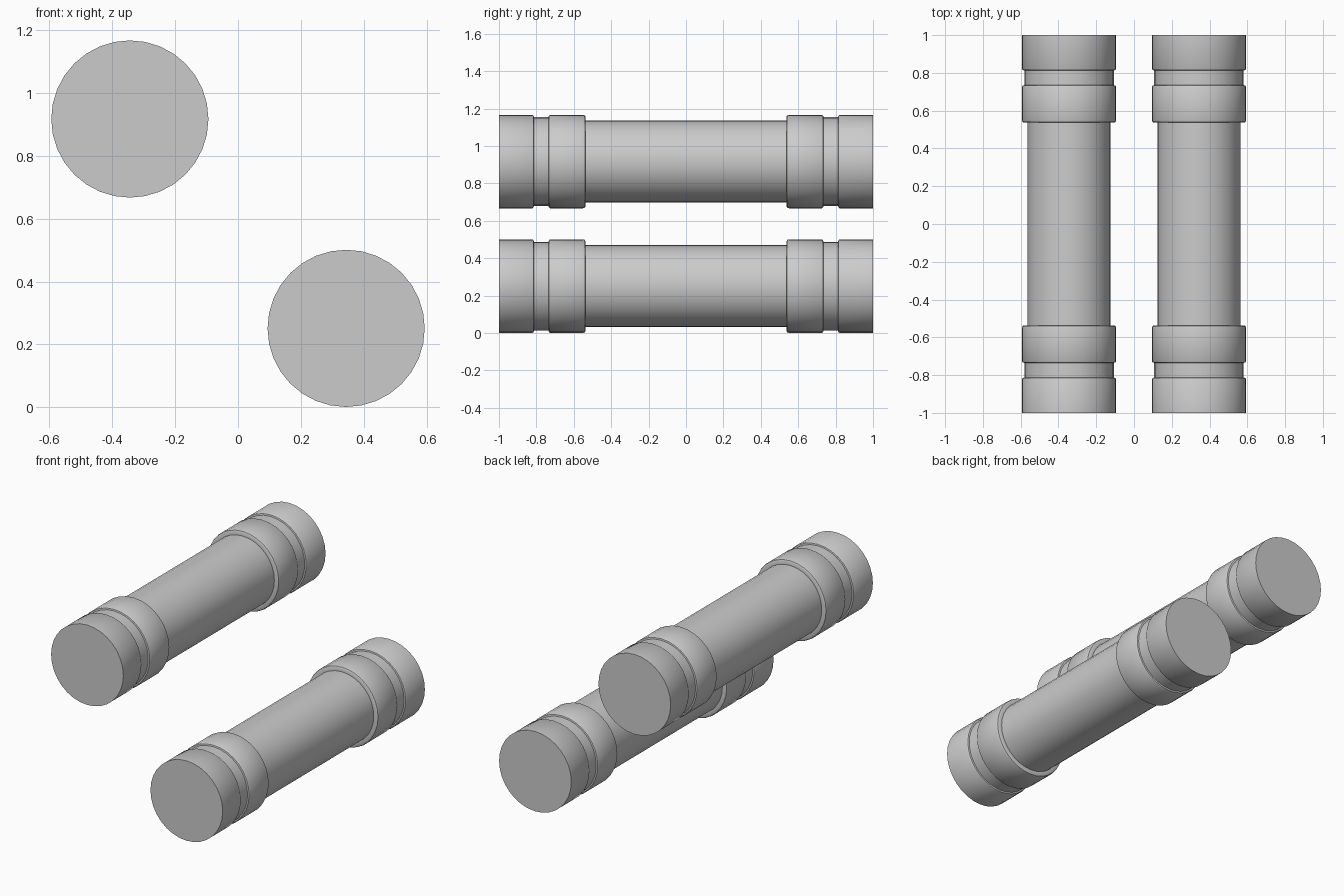
import bpy, bmesh
from math import cos, sin, pi, radians

if "Cube" in bpy.data.objects:
    bpy.data.objects.remove(bpy.data.objects["Cube"])

SIDES = 32

# Half profile from the open end to the middle: (distance along y, radius)
HALF = [(1.0, 0.25), (0.822, 0.25), (0.815, 0.246), (0.813, 0.237),
        (0.735, 0.237), (0.733, 0.246), (0.726, 0.25),
        (0.550, 0.25), (0.541, 0.247), (0.537, 0.239), (0.537, 0.220)]
PROFILE = HALF + [(-y, r) for y, r in reversed(HALF)]


def make_pipe(name, x, z):
    """Lathe the profile around a y-parallel axis and cap both ends."""
    bm = bmesh.new()
    rings = []
    for y, r in PROFILE:
        rings.append([bm.verts.new((r * cos(2 * pi * i / SIDES), y,
                                    r * sin(2 * pi * i / SIDES)))
                      for i in range(SIDES)])
    for a, b in zip(rings, rings[1:]):
        for i in range(SIDES):
            j = (i + 1) % SIDES
            bm.faces.new((a[i], a[j], b[j], b[i]))
    # Flat end caps
    bm.faces.new(rings[0])
    bm.faces.new(rings[-1])
    bmesh.ops.recalc_face_normals(bm, faces=bm.faces[:])
    mesh = bpy.data.meshes.new(name)
    bm.to_mesh(mesh)
    bm.free()
    obj = bpy.data.objects.new(name, mesh)
    obj.location = (x, 0, z)
    bpy.context.collection.objects.link(obj)
    bpy.ops.object.select_all(action='DESELECT')
    obj.select_set(True)
    bpy.context.view_layer.objects.active = obj
    bpy.ops.object.shade_smooth_by_angle(angle=radians(35))
    return obj


# Two collared pipes, one high on the left and one low on the right
make_pipe("upper_pipe", -0.344, 0.917)
make_pipe("lower_pipe", 0.344, 0.251)
